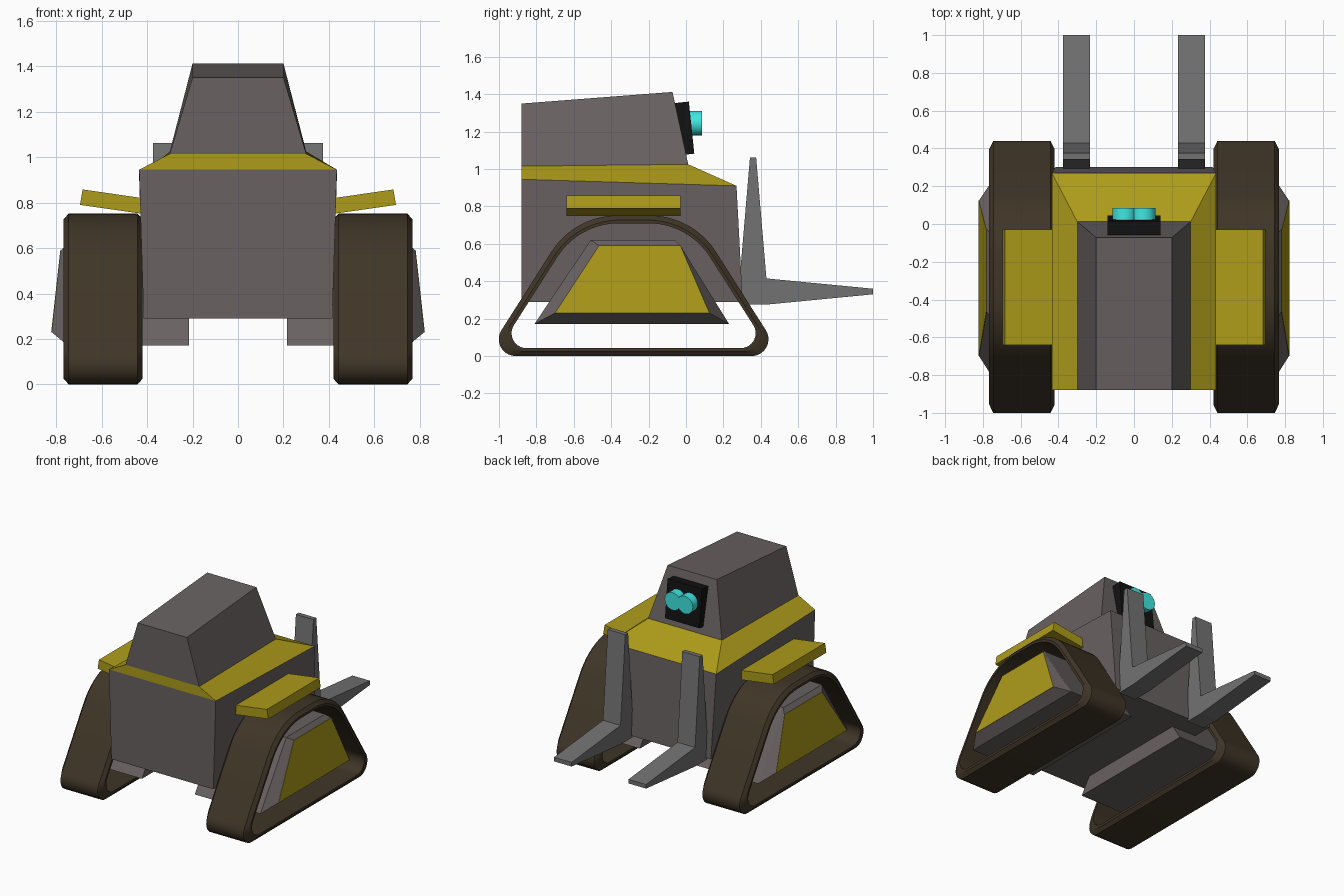
import bpy, bmesh, math
from mathutils import Vector, Matrix

if "Cube" in bpy.data.objects:
    bpy.data.objects.remove(bpy.data.objects["Cube"])


def material(name, rgb):
    m = bpy.data.materials.new(name)
    m.diffuse_color = (*rgb, 1)
    m.use_nodes = True
    m.node_tree.nodes["Principled BSDF"].inputs["Base Color"].default_value = m.diffuse_color
    return m


BODY = material("warm_grey", (0.14, 0.12, 0.12))
YELLOW = material("yellow", (0.42, 0.33, 0.01))
RUBBER = material("rubber", (0.05, 0.036, 0.02))
STEEL = material("steel", (0.17, 0.17, 0.17))
BLACK = material("black", (0.006, 0.006, 0.006))
CYAN = material("cyan", (0.05, 0.8, 0.75))


def finish(name, bm, mat, mirror=False, smooth=False):
    bmesh.ops.recalc_face_normals(bm, faces=bm.faces)
    me = bpy.data.meshes.new(name)
    bm.to_mesh(me)
    bm.free()
    me.materials.append(mat)
    ob = bpy.data.objects.new(name, me)
    bpy.context.collection.objects.link(ob)
    if mirror:
        ob.modifiers.new("Mirror", 'MIRROR')
    if smooth:
        bpy.ops.object.select_all(action='DESELECT')
        ob.select_set(True)
        bpy.context.view_layer.objects.active = ob
        bpy.ops.object.shade_smooth_by_angle(angle=math.radians(25))
    return ob


def loft(name, rings, mat, closed=False, **kw):
    """Skin a list of equal-length point rings; cap the ends unless closed."""
    bm = bmesh.new()
    vs = [[bm.verts.new(p) for p in r] for r in rings]
    n = len(vs[0])
    for i in range(len(vs) if closed else len(vs) - 1):
        a, b = vs[i], vs[(i + 1) % len(vs)]
        for j in range(n):
            k = (j + 1) % n
            bm.faces.new((a[j], a[k], b[k], b[j]))
    if not closed:
        bm.faces.new(vs[0])
        bm.faces.new(vs[-1])
    return finish(name, bm, mat, **kw)


def side_ring(x, pts):
    return [(x, y, z) for y, z in pts]


def deck(w, back, front):
    """Four-point ring of half width w through back and front (y, z)."""
    return [(-w, *back), (w, *back), (w, *front), (-w, *front)]


# Hull, yellow shoulder and cab
low = deck(0.435, (-0.88, 0.945), (0.27, 0.91))
mid = deck(0.30, (-0.88, 1.015), (0.012, 1.025))
loft("hull", [deck(0.415, (-0.88, 0.29), (0.303, 0.29)), low], BODY)
loft("shoulder", [low, mid], YELLOW)
loft("cab", [mid, deck(0.20, (-0.88, 1.35), (-0.072, 1.412))], BODY)

# Sensor panel
bm = bmesh.new()
bmesh.ops.create_cube(bm, size=1, matrix=Matrix.Translation((0, -0.01, 1.217))
                      @ Matrix.Rotation(math.radians(6), 4, 'X')
                      @ Matrix.Diagonal((0.28, 0.08, 0.28, 1)))
finish("sensor_panel", bm, BLACK)

# Twin eye lenses
for x, side in ((-0.05, "left"), (0.05, "right")):
    bm = bmesh.new()
    bmesh.ops.create_cone(bm, cap_ends=True, segments=24, radius1=0.065, radius2=0.065, depth=0.075,
                          matrix=Matrix.Translation((x, 0.047, 1.245)) @ Matrix.Rotation(math.pi / 2, 4, 'X'))
    finish(side + "_lens", bm, CYAN, smooth=True)


def rounded(corners, seg=10):
    """Fillet each (y, z, radius) corner."""
    out = []
    for i, (y, z, r) in enumerate(corners):
        p = Vector((y, z))
        a = (Vector(corners[i - 1][:2]) - p).normalized()
        b = (Vector(corners[(i + 1) % len(corners)][:2]) - p).normalized()
        half = a.angle(b) / 2
        c = p + (a + b).normalized() * r / math.sin(half)
        t = r / math.tan(half)
        d1, d2 = p + a * t - c, p + b * t - c
        a1 = math.atan2(d1.y, d1.x)
        sweep = math.atan2(d1.x * d2.y - d1.y * d2.x, d1.dot(d2))
        for k in range(seg + 1):
            w = a1 + sweep * k / seg
            out.append((c.x + r * math.cos(w), c.y + r * math.sin(w)))
    return out


def track_outline(d, r_low, r_top):
    """Rounded trapezoid outline, inset by d."""
    b, t, cy = 0.795 - 1.827 * d, 0.316 - 0.547 * d, -0.28
    return rounded([(cy - b, d, r_low), (cy + b, d, r_low),
                    (cy + t, 0.752 - d, r_top), (cy - t, 0.752 - d, r_top)])


# Tracks: hollow belts with chamfered rims
outer = track_outline(0, 0.09, 0.42)
rim = track_outline(0.025, 0.09, 0.41)
inner = track_outline(0.042, 0.08, 0.39)
loft("tracks", [side_ring(0.42, rim), side_ring(0.442, outer), side_ring(0.745, outer),
                side_ring(0.767, rim), side_ring(0.767, inner), side_ring(0.42, inner)],
     RUBBER, closed=True, mirror=True, smooth=True)

# Track pods: trapezoid block through the belt with a bevelled outer face
block = [(-0.81, 0.172), (0.23, 0.172), (-0.06, 0.62), (-0.51, 0.62)]
face = [(0.82, -0.70, 0.23), (0.82, 0.125, 0.23), (0.78, -0.03, 0.59), (0.78, -0.465, 0.59)]
loft("track_pods", [side_ring(0.215, block), side_ring(0.75, block), face], BODY, mirror=True)
loft("pod_panels", [[(x + dx, y, z) for x, y, z in face] for dx in (-0.005, 0.002)],
     YELLOW, mirror=True)

# Fenders
fender = [(0.40, 0.748), (0.695, 0.79), (0.684, 0.858), (0.40, 0.817)]
loft("fenders", [[(x, y, z) for x, z in fender] for y in (-0.64, -0.03)], YELLOW, mirror=True)

# Lifting forks
fork = [(0.29, 0.275), (0.43, 0.275), (1.0, 0.33), (1.0, 0.36),
        (0.43, 0.415), (0.375, 1.062), (0.342, 1.062), (0.29, 0.45)]
loft("forks", [side_ring(x, fork) for x in (0.232, 0.375)], STEEL, mirror=True)
